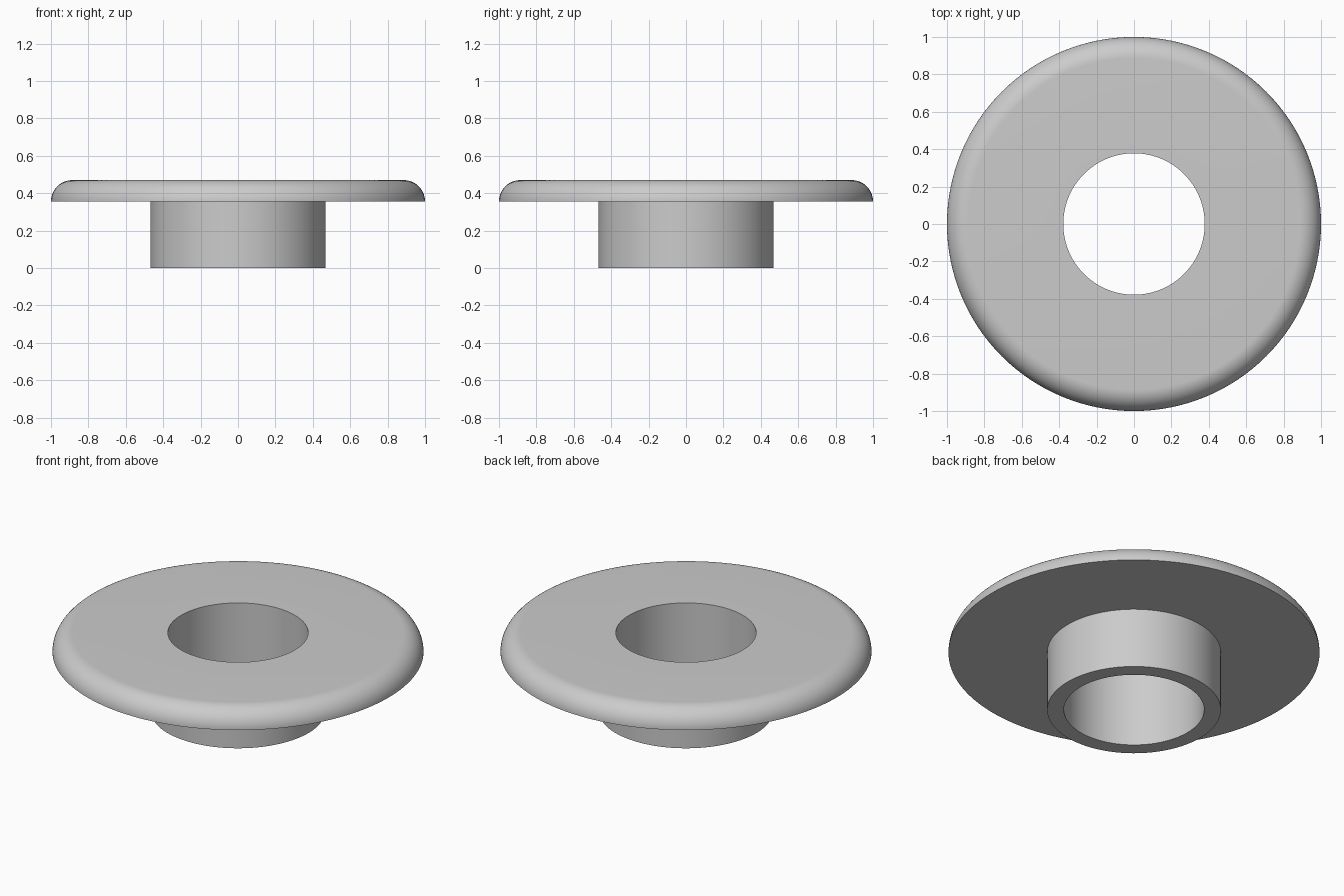
import bpy
import bmesh
import math

cube = bpy.data.objects.get("Cube")
if cube:
    bpy.data.objects.remove(cube, do_unlink=True)

# Main dimensions
BORE, SLEEVE, RIM = 0.378, 0.468, 1.0
FLANGE_Z, TOP_Z = 0.356, 0.47
ROUND = TOP_Z - FLANGE_Z
SEGMENTS, ARC_STEPS = 128, 16

grey = bpy.data.materials.new("light grey")
grey.use_nodes = True
colour = (0.6, 0.6, 0.6, 1.0)
grey.diffuse_color = colour
grey.node_tree.nodes["Principled BSDF"].inputs["Base Color"].default_value = colour

# Closed cross-section: sleeve, flange underside, rounded rim, flat top, bore
profile = [(BORE, 0), (SLEEVE, 0), (SLEEVE, FLANGE_Z)]
for i in range(ARC_STEPS + 1):
    a = math.pi / 2 * i / ARC_STEPS
    profile.append((RIM - ROUND + ROUND * math.cos(a), FLANGE_Z + ROUND * math.sin(a)))
profile.append((BORE, TOP_Z))

# Revolve the section about the vertical axis
bm = bmesh.new()
verts = [bm.verts.new((r, 0, z)) for r, z in profile]
edges = [bm.edges.new((v, verts[(i + 1) % len(verts)])) for i, v in enumerate(verts)]
bmesh.ops.spin(bm, geom=verts + edges, cent=(0, 0, 0), axis=(0, 0, 1),
               angle=2 * math.pi, steps=SEGMENTS, use_merge=False)
bmesh.ops.remove_doubles(bm, verts=bm.verts, dist=0.0001)
bmesh.ops.recalc_face_normals(bm, faces=bm.faces)
mesh = bpy.data.meshes.new("flanged_bushing")
bm.to_mesh(mesh)
bm.free()

bushing = bpy.data.objects.new("flanged_bushing", mesh)
bpy.context.collection.objects.link(bushing)
mesh.materials.append(grey)

# Smooth round surfaces, crisp corners
bpy.ops.object.select_all(action="DESELECT")
bushing.select_set(True)
bpy.context.view_layer.objects.active = bushing
bpy.ops.object.shade_smooth_by_angle(angle=math.radians(30))
